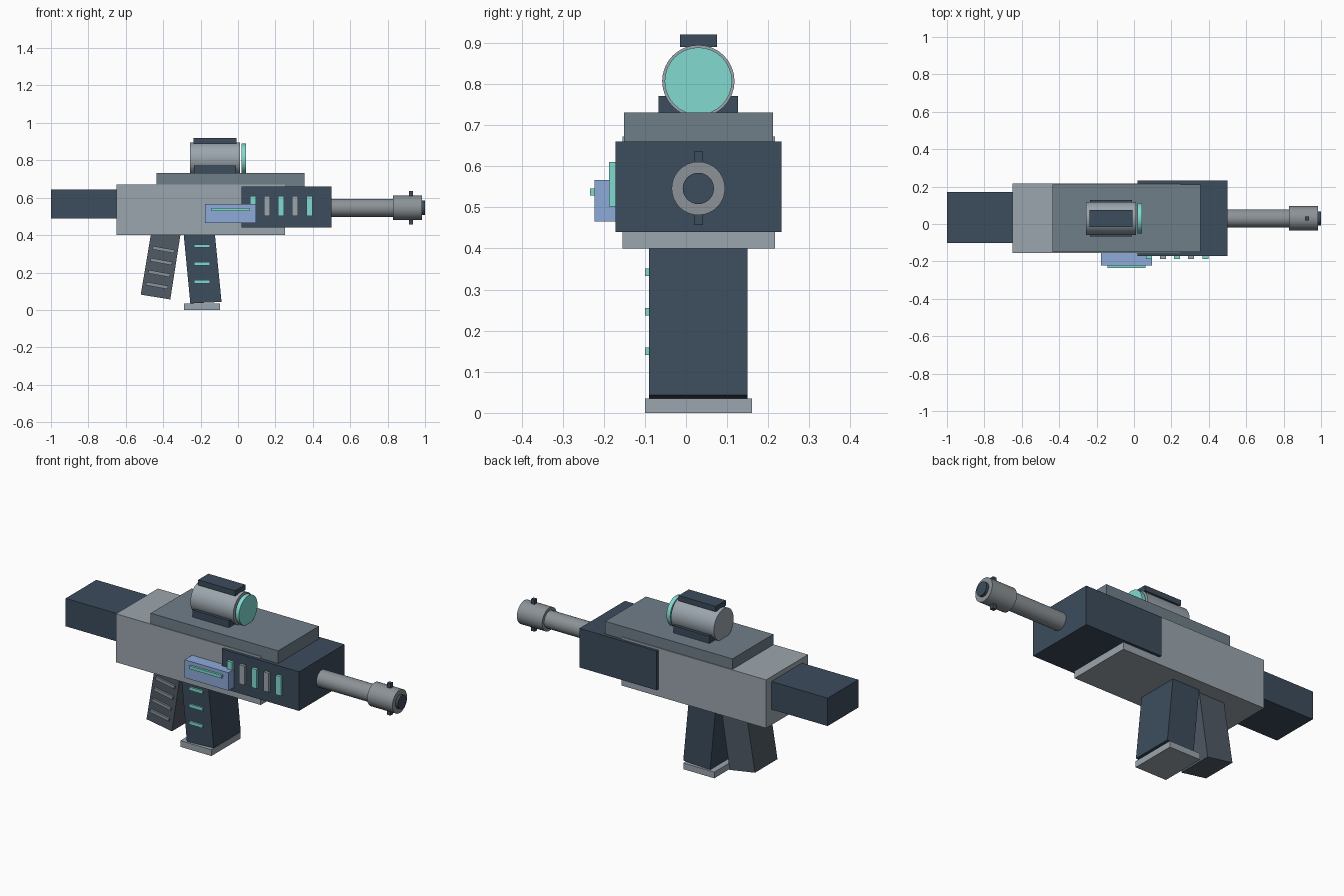
import bpy, bmesh, math

if "Cube" in bpy.data.objects:
    bpy.data.objects.remove(bpy.data.objects["Cube"])


def mat(name, r, g, b):
    m = bpy.data.materials.new(name)
    m.diffuse_color = (r, g, b, 1)
    m.use_nodes = True
    m.node_tree.nodes["Principled BSDF"].inputs["Base Color"].default_value = m.diffuse_color
    return m


LIGHT = mat("light_metal", .33, .38, .42)
MID = mat("mid_metal", .16, .21, .25)
STEEL = mat("steel", .26, .29, .31)
DARK = mat("dark_panel", .045, .072, .107)
GRIP = mat("grip_rubber", .08, .10, .13)
TEAL = mat("teal_glow", .22, .70, .63)
BLUE = mat("blue_casing", .27, .40, .70)
CY, BORE_Z, SCOPE_Z = 0.03, 0.546, 0.807


def prism(name, pts, y0, y1, m):
    """Extrude an (x, z) outline along y."""
    bm = bmesh.new()
    face = bm.faces.new([bm.verts.new((x, y0, z)) for x, z in pts])
    ext = bmesh.ops.extrude_face_region(bm, geom=[face])["geom"]
    verts = [v for v in ext if isinstance(v, bmesh.types.BMVert)]
    bmesh.ops.translate(bm, verts=verts, vec=(0, y1 - y0, 0))
    bmesh.ops.recalc_face_normals(bm, faces=bm.faces)
    mesh = bpy.data.meshes.new(name)
    bm.to_mesh(mesh)
    bm.free()
    mesh.materials.append(m)
    ob = bpy.data.objects.new(name, mesh)
    bpy.context.collection.objects.link(ob)
    return ob


def box(name, x0, x1, y0, y1, z0, z1, m):
    return prism(name, [(x0, z0), (x1, z0), (x1, z1), (x0, z1)], y0, y1, m)


def tube(name, x0, x1, r, z, m):
    bpy.ops.mesh.primitive_cylinder_add(
        vertices=32, radius=r, depth=x1 - x0,
        location=((x0 + x1) / 2, CY, z), rotation=(0, math.pi / 2, 0))
    ob = bpy.context.object
    ob.name = name
    ob.data.materials.append(m)
    bpy.ops.object.shade_smooth_by_angle(angle=math.radians(35))
    return ob


# Receiver, stock, handguard and top plate
box("receiver", -.65, .25, -.155, .217, .40, .672, LIGHT)
box("stock", -1, -.65, -.102, .17, .488, .645, DARK)
box("handguard", .02, .50, -.172, .232, .44, .66, DARK)
box("top_plate", -.437, .355, -.151, .212, .66, .731, MID)

# Barrel, muzzle and sight pin
tube("barrel", .48, .84, .048, BORE_Z, STEEL)
tube("muzzle", .828, .985, .065, BORE_Z, STEEL)
tube("muzzle_bore", .96, 1.0, .038, BORE_Z, DARK)
box("muzzle_pin", .913, .935, CY - .011, CY + .011, .457, .636, DARK)

# Scope
tube("scope_body", -.256, .011, .088, SCOPE_Z, LIGHT)
tube("scope_lens", .02, .043, .082, SCOPE_Z, TEAL)
box("scope_mount", -.235, -.01, -.067, .127, .725, .771, DARK)
box("scope_rail", -.237, -.007, -.015, .075, .89, .92, DARK)

# Magazine, its base and glowing strips
prism("magazine", [(-.255, .035), (-.088, .043), (-.125, .42), (-.292, .42)],
      -.09, .15, DARK)
box("magazine_base", -.288, -.095, -.10, .16, 0, .035, LIGHT)
for i in range(3):
    z = .15 + .096 * i
    box(f"magazine_strip_{i}", -.235, -.15, -.10, -.085, z - .009, z + .009, TEAL)

# Raked grip with slanted ridges
prism("grip", [(-.52, .082), (-.362, .056), (-.305, .42), (-.463, .42)],
      -.07, .13, GRIP)
for i in range(4):
    x, z = -.433 + .0115 * i, .13 + .064 * i
    prism(f"grip_ridge_{i}", [(x - .06, z + .002), (x + .056, z - .019),
                              (x + .06, z - .001), (x - .056, z + .02)],
          -.08, -.065, STEEL)

# Handguard vents, alternating colours
for i in range(5):
    x = .079 + .0755 * i
    box(f"vent_{i}", x - .016, x + .016, -.187, -.165, .502, .61,
        LIGHT if i % 2 else TEAL)

# Side power cell
box("side_cell", -.177, .096, -.222, -.15, .465, .566, BLUE)
box("side_cell_strip", -.141, .061, -.234, -.215, .529, .546, TEAL)
